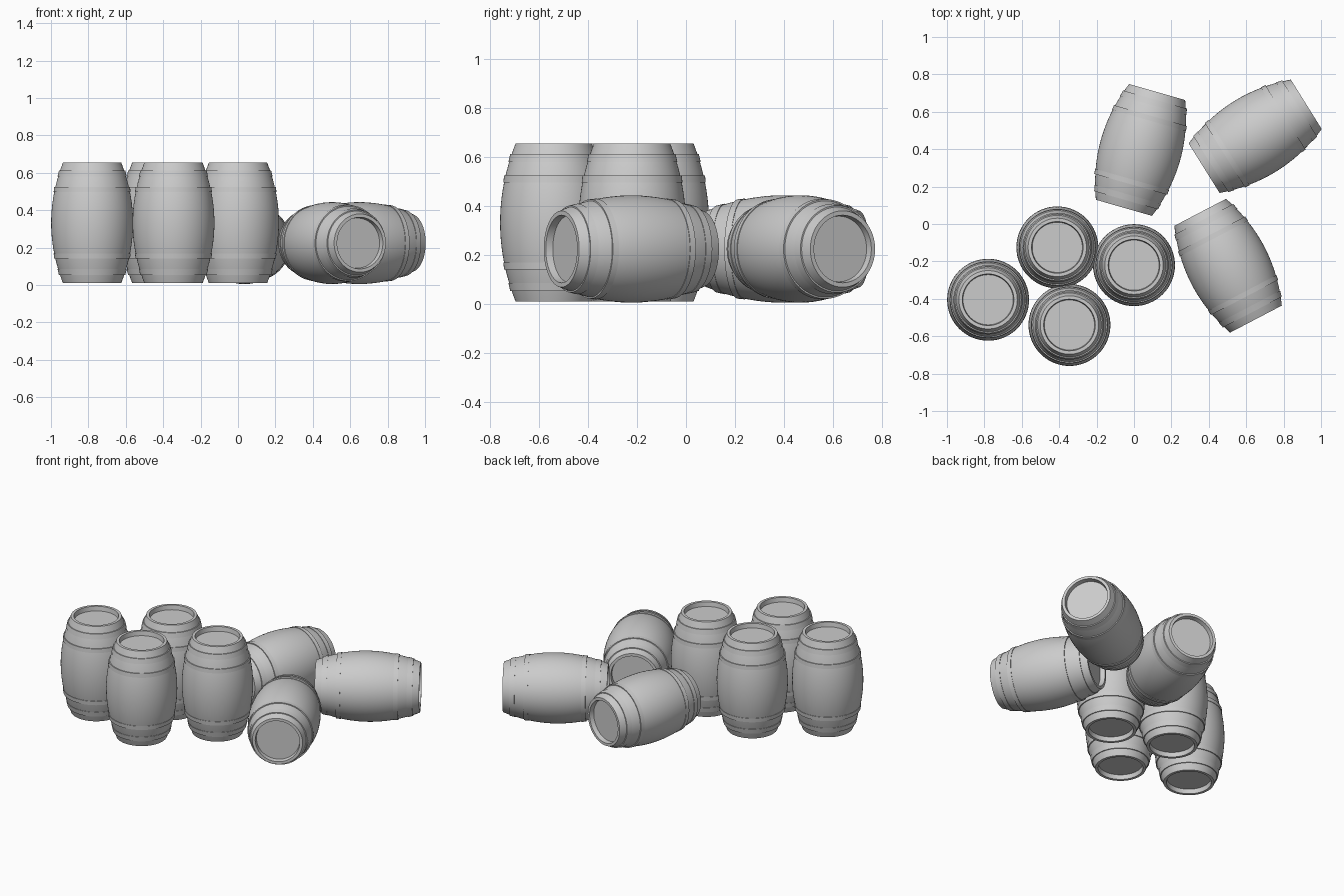
import bpy, bmesh, math
from mathutils import Matrix, Vector

if "Cube" in bpy.data.objects:
    bpy.data.objects.remove(bpy.data.objects["Cube"])

SEG = 64
HALF = 0.322      # half length of a barrel
R_MID, R_END = 0.219, 0.156


def bulge(t):
    """Stave radius at distance t from the barrel's middle."""
    return R_END + (R_MID - R_END) * (1 - (t / HALF) ** 2)


def lathe(bm, profile, closed=False):
    """Revolve (radius, z) points about z; zero radius becomes a pole."""
    rings = []
    for r, z in profile:
        if r < 1e-6:
            rings.append([bm.verts.new((0, 0, z))] * SEG)
        else:
            rings.append([bm.verts.new((r * math.cos(2 * math.pi * i / SEG),
                                        r * math.sin(2 * math.pi * i / SEG), z))
                          for i in range(SEG)])
    pairs = list(zip(rings, rings[1:]))
    if closed:
        pairs.append((rings[-1], rings[0]))
    for a, b in pairs:
        for i in range(SEG):
            j = (i + 1) % SEG
            quad = list(dict.fromkeys((a[i], a[j], b[j], b[i])))
            bm.faces.new(quad)


def make_object(name, profiles, closed, matrix):
    bm = bmesh.new()
    for p in profiles:
        lathe(bm, p, closed)
    bmesh.ops.recalc_face_normals(bm, faces=bm.faces)
    mesh = bpy.data.meshes.new(name)
    bm.to_mesh(mesh)
    bm.free()
    obj = bpy.data.objects.new(name, mesh)
    bpy.context.collection.objects.link(obj)
    obj.matrix_world = matrix
    bpy.ops.object.select_all(action='DESELECT')
    obj.select_set(True)
    bpy.context.view_layer.objects.active = obj
    bpy.ops.object.shade_smooth_by_angle(angle=math.radians(30))


def barrel(name, matrix):
    # bulging staves with a recessed head at each end
    side = [(bulge(t), t) for t in (-HALF + 2 * HALF * i / 24 for i in range(25))]
    head = [(0, HALF - 0.03), (0.134, HALF - 0.03), (0.138, HALF)]
    body = [(r, -z) for r, z in head] + side + head[::-1]
    make_object(name + "_staves", [body], False, matrix)

    # two iron hoops near each end
    hoops = []
    for s in (-1, 1):
        for inner, outer in ((0.164, 0.191), (0.247, 0.28)):
            hoops.append([(bulge(inner) - 0.008, s * inner),
                          (bulge(inner) + 0.003, s * inner),
                          (bulge(outer) + 0.006, s * outer),
                          (bulge(outer) - 0.008, s * outer)])
    make_object(name + "_hoops", hoops, True, matrix)


# standing barrels
for i, (x, y) in enumerate([(-0.78, -0.405), (-0.41, -0.125),
                            (0.0, -0.22), (-0.345, -0.54)]):
    barrel(f"standing_barrel_{i + 1}", Matrix.Translation((x, y, 0.332)))

# barrels lying on their sides: centre and heading of the long axis
for i, (x, y, heading) in enumerate([(0.035, 0.396, 74), (0.648, 0.469, 32),
                                     (0.503, -0.223, 117.6)]):
    m = (Matrix.Translation(Vector((x, y, 0.224)))
         @ Matrix.Rotation(math.radians(heading), 4, 'Z')
         @ Matrix.Rotation(math.radians(90), 4, 'Y'))
    barrel(f"lying_barrel_{i + 1}", m)
